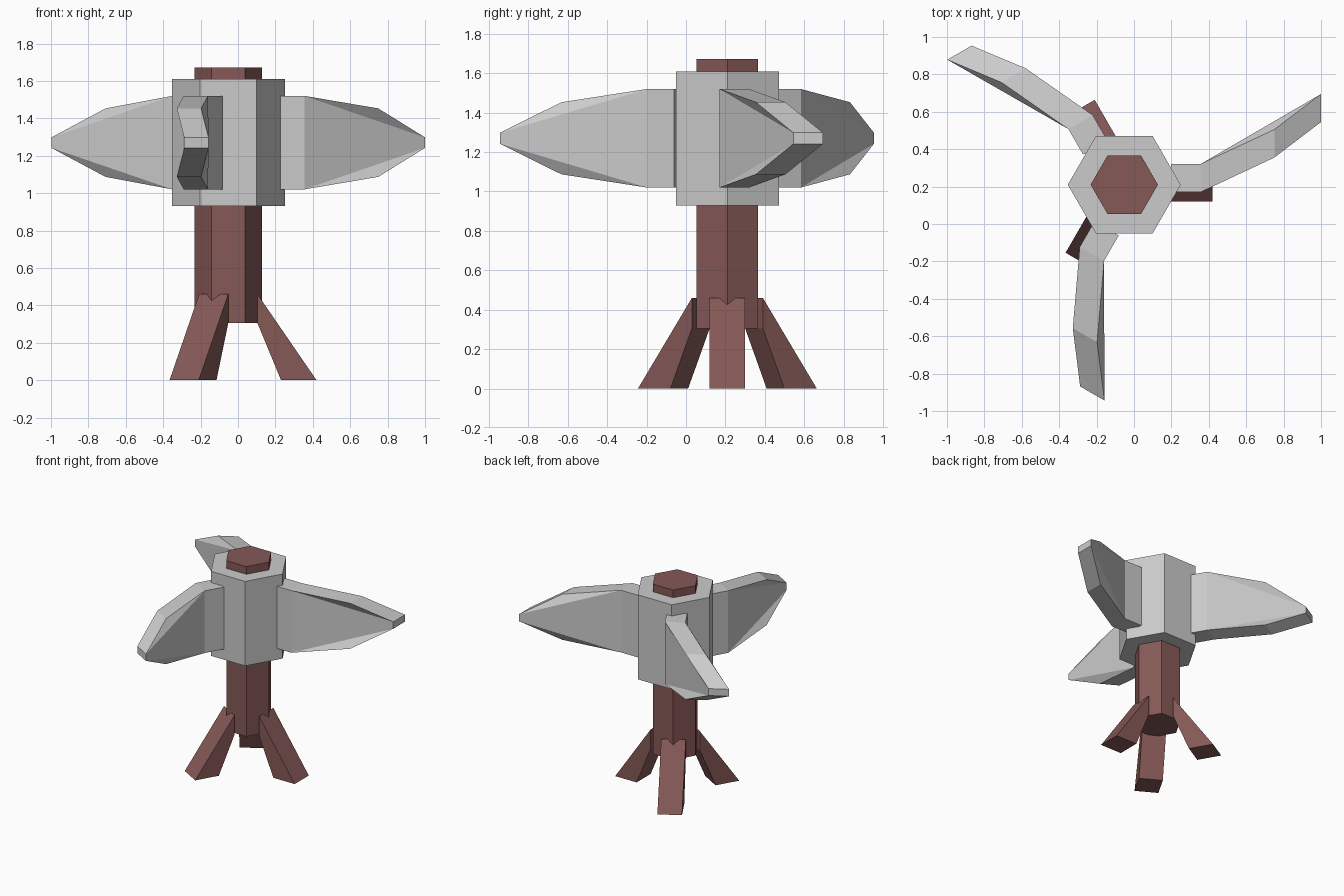
import bpy
import bmesh
import math
from mathutils import Matrix, Vector

cube = bpy.data.objects.get("Cube")
if cube:
    bpy.data.objects.remove(cube, do_unlink=True)

AXIS = Vector((-0.052, 0.21, 0))  # centre line of the shaft


def material(name, rgb):
    mat = bpy.data.materials.new(name)
    mat.use_nodes = True
    mat.diffuse_color = (*rgb, 1)
    mat.node_tree.nodes["Principled BSDF"].inputs["Base Color"].default_value = (*rgb, 1)
    return mat


grey = material("light_grey", (0.6, 0.6, 0.6))
brown = material("red_brown", (0.235, 0.1, 0.095))


def finish(name, bm, mat, turn=0):
    bmesh.ops.recalc_face_normals(bm, faces=bm.faces)
    bm.transform(Matrix.Translation(AXIS) @ Matrix.Rotation(turn, 4, "Z"))
    mesh = bpy.data.meshes.new(name)
    bm.to_mesh(mesh)
    bm.free()
    mesh.materials.append(mat)
    bpy.context.collection.objects.link(bpy.data.objects.new(name, mesh))


def hex_prism(name, radius, low, high, mat):
    """Six-sided column with flat sides facing left and right."""
    bm = bmesh.new()
    place = Matrix.Translation((0, 0, (low + high) / 2)) @ Matrix.Rotation(math.pi / 6, 4, "Z")
    bmesh.ops.create_cone(bm, cap_ends=True, segments=6, radius1=radius, radius2=radius,
                          depth=high - low, matrix=place)
    finish(name, bm, mat)


def leg(name, turn):
    """Splayed foot: a side profile swept across one face of the shaft."""
    bm = bmesh.new()
    profile = [(0.156, 0.305), (0.282, 0), (0.472, 0), (0.156, 0.46)]
    face = bm.faces.new([bm.verts.new((x, -0.09, z)) for x, z in profile])
    swept = bmesh.ops.extrude_face_region(bm, geom=[face])["geom"]
    bmesh.ops.translate(bm, vec=(0, 0.18, 0),
                        verts=[v for v in swept if isinstance(v, bmesh.types.BMVert)])
    finish(name, bm, brown, turn)


def blade(name, turn):
    """Curved, tapering blade; its wide sides run straight from bend to tip."""
    # distance out, near-side offset, half height
    stations = [(0.25, -0.04, 0.25), (0.407, -0.04, 0.25),
                (0.802, 0.145, 0.183), (1.052, 0.335, 0.028)]
    bm = bmesh.new()
    rings = [[bm.verts.new((x, y + dy, 1.27 + s * h))
              for dy, s in ((0, -1), (0.15, -1), (0.15, 1), (0, 1))]
             for x, y, h in stations]
    root, bend, mid, tip = rings
    bm.faces.new(root)
    bm.faces.new(tip)
    for a, b in zip(rings, rings[1:]):
        for i, j in ((0, 1), (2, 3)):  # underside and upper edge
            bm.faces.new((a[i], a[j], b[j], b[i]))
    for i, j in ((1, 2), (3, 0)):  # back and front sides
        bm.faces.new((root[i], root[j], bend[j], bend[i]))
        bm.faces.new((bend[i], bend[j], tip[j], tip[i]))
        for k in (i, j):
            bm.faces.new((bend[k], mid[k], tip[k]))
    finish(name, bm, grey, turn)


# Column and hub
hex_prism("shaft", 0.18, 0.305, 1.672, brown)
hex_prism("hub", 0.302, 0.93, 1.61, grey)

# Three legs and three blades around the axis
for number, side in enumerate(("left", "back_right", "front_right")):
    angle = number * math.tau / 3
    leg(side + "_leg", angle)
    blade(side + "_blade", angle)
